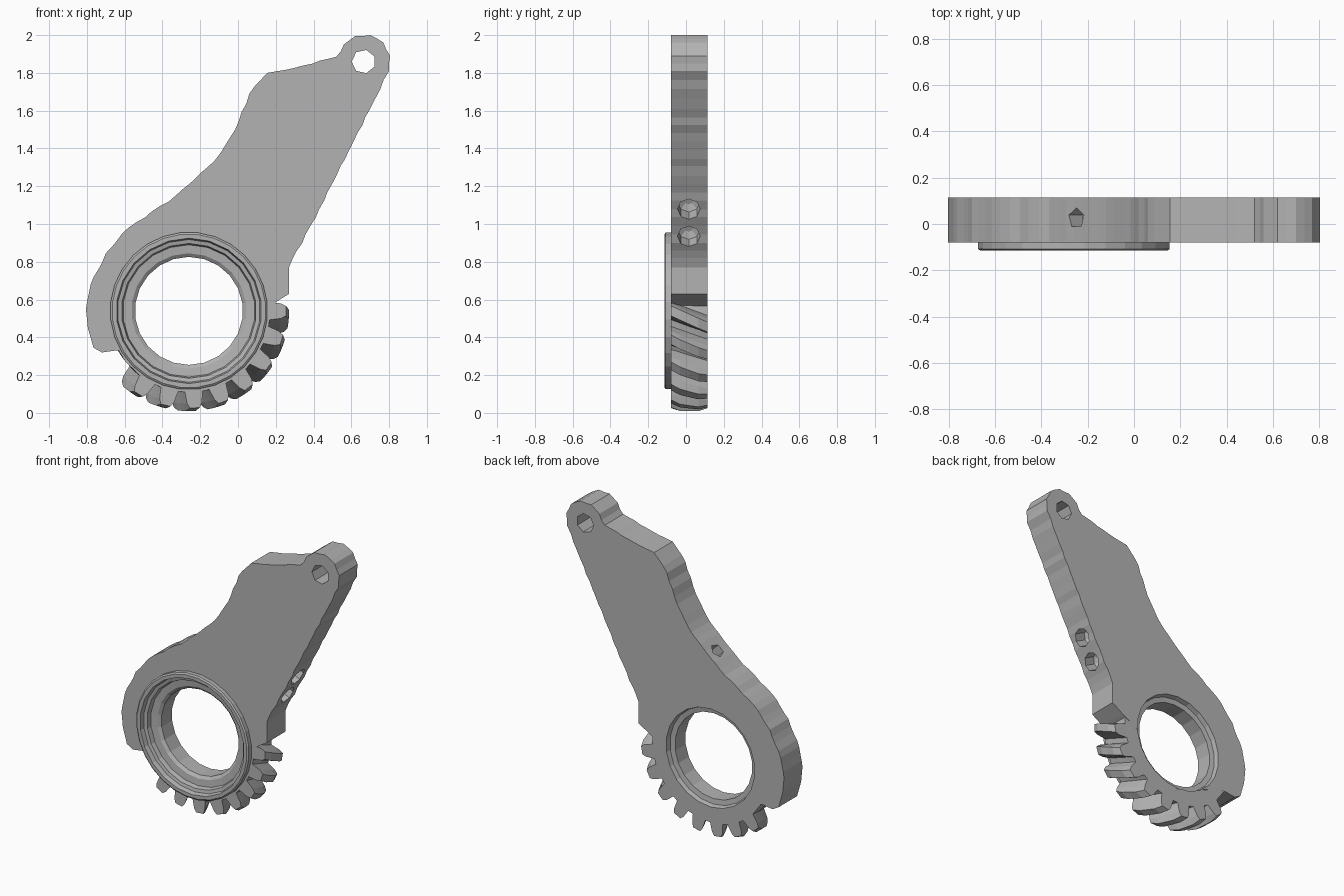
import bpy, bmesh, math, random
from mathutils import Vector

if "Cube" in bpy.data.objects:
    bpy.data.objects.remove(bpy.data.objects["Cube"])

random.seed(4)
CX, CZ = -0.26, 0.54          # gear and bore centre
FRONT, BACK = -0.08, 0.115    # plate faces

steel = bpy.data.materials.new("grey_metal")
steel.diffuse_color = (0.45, 0.45, 0.45, 1)
steel.use_nodes = True
steel.node_tree.nodes["Principled BSDF"].inputs["Base Color"].default_value = steel.diffuse_color


def loft(name, sections, closed_caps=True):
    """Join equal-length rings of points into a closed solid."""
    bm = bmesh.new()
    rings = [[bm.verts.new(p) for p in s] for s in sections]
    n = len(rings[0])
    for a, b in zip(rings, rings[1:]):
        for i in range(n):
            j = (i + 1) % n
            bm.faces.new((a[i], a[j], b[j], b[i]))
    bm.faces.new(rings[0])
    bm.faces.new(rings[-1][::-1])
    bmesh.ops.recalc_face_normals(bm, faces=bm.faces)
    me = bpy.data.meshes.new(name)
    bm.to_mesh(me)
    bm.free()
    me.materials.append(steel)
    ob = bpy.data.objects.new(name, me)
    bpy.context.collection.objects.link(ob)
    return ob


def lathe(name, profile, sides, cx=CX, cz=CZ):
    """Solid of revolution about the y axis from (radius, y) pairs."""
    ang = [2 * math.pi * (i + 0.5) / sides for i in range(sides)]
    return loft(name, [[(cx + r * math.cos(a), y, cz + r * math.sin(a)) for a in ang]
                       for r, y in profile])


def drill(name, start, direction, radius, depth, sides):
    """Cutter for a blind hole sunk into an edge of the plate."""
    d = Vector(direction).normalized()
    u, v = Vector((0, 1, 0)), d.cross(Vector((0, 1, 0)))
    rings = []
    for t, r in ((-0.05, radius), (depth * 0.8, radius), (depth, radius * 0.4)):
        rings.append([Vector(start) + d * t + (u * math.cos(a) + v * math.sin(a)) * r
                      for a in [2 * math.pi * i / sides for i in range(sides)]])
    return loft(name, rings)


def combine(target, other, operation):
    mod = target.modifiers.new(other.name, 'BOOLEAN')
    mod.object, mod.operation, mod.solver = other, operation, 'EXACT'
    bpy.context.view_layer.objects.active = target
    bpy.ops.object.modifier_apply(modifier=mod.name)
    bpy.data.objects.remove(other)


# Lever plate outline, clockwise from the lower left heel
outline = [(-0.6, 0.33), (-0.65, 0.33), (-0.72, 0.32), (-0.765, 0.345), (-0.795, 0.45),
           (-0.805, 0.55), (-0.78, 0.68), (-0.70, 0.845), (-0.58, 0.98), (-0.33, 1.15),
           (-0.12, 1.34), (-0.015, 1.5), (0.06, 1.69), (0.155, 1.80), (0.35, 1.84),
           (0.52, 1.885), (0.56, 1.95), (0.62, 1.995), (0.70, 2.0), (0.77, 1.96),
           (0.805, 1.89), (0.80, 1.81), (0.70, 1.61), (0.50, 1.215), (0.27, 0.77),
           (0.27, 0.63), (0.19, 0.58), (0.08, 0.52), (-0.26, 0.2)]
# Slightly rough, faceted edge along the arm
rough = []
for i, p in enumerate(outline):
    a, b = Vector(p), Vector(outline[(i + 1) % len(outline)])
    steps = max(1, round((b - a).length / 0.05)) if 5 <= i <= 23 else 1
    rough.append(a)
    for k in range(1, steps):
        rough.append(a.lerp(b, k / steps) + Vector((random.uniform(-.005, .005),
                                                   random.uniform(-.005, .005))))
lever = loft("lever_plate", [[(p.x, y, p.y) for p in rough] for y in (FRONT, BACK)])

# Helical gear sector: root disc with eight twisted teeth
teeth, pitch, twist = 8, 17.3, 9.5
gear_profile = []
for t in range(teeth):
    c = -pitch * t
    gear_profile += [(c + 6.3, 0.43), (c + 4.6, 0.49), (c + 2.9, 0.525),
                     (c - 2.9, 0.525), (c - 4.6, 0.49), (c - 6.3, 0.43)]
last = gear_profile[-1][0]
gear_profile += [(last + k * (6.3 - 360 - last) / 16, 0.43) for k in range(1, 16)]
sections = []
for k in range(5):
    f = k / 4
    y = FRONT + 0.001 + f * (BACK - FRONT - 0.002)
    # tooth ends are slightly lowered
    limit = 0.515 if k in (0, 4) else 0.54
    ring = []
    for ang, r in gear_profile:
        a = math.radians(ang - twist * f)
        r = min(r * 1.01, limit) if r > 0.5 else r
        ring.append((CX + r * math.cos(a), y, CZ + r * math.sin(a)))
    sections.append(ring)
combine(lever, loft("gear_sector", sections), 'UNION')

# Raised bearing collar on the front
combine(lever, lathe("collar", [(0.407, -0.115), (0.417, -0.108), (0.417, 0.0)], 28), 'UNION')

# Stepped bore through collar and plate
combine(lever, lathe("bore", [(0.385, -0.15), (0.385, -0.115), (0.378, -0.085), (0.357, -0.08),
                              (0.35, -0.05), (0.305, -0.045), (0.286, -0.03), (0.286, 0.08),
                              (0.32, 0.085), (0.328, 0.115), (0.328, 0.15)], 22), 'DIFFERENCE')

# Pivot hole in the tip eye
combine(lever, lathe("pivot_hole", [(0.063, -0.2), (0.063, 0.2)], 7, 0.665, 1.86), 'DIFFERENCE')

# Blind holes in the straight edge and the curved edge
for z, x in ((1.08, 0.43), (0.935, 0.355)):
    combine(lever, drill("edge_hole", (x, 0.015, z), (-0.89, 0, 0.46), 0.06, 0.1, 8), 'DIFFERENCE')
combine(lever, drill("top_hole", (-0.25, 0.025, 1.222), (0.7, 0, -0.72), 0.045, 0.1, 5), 'DIFFERENCE')

# Flat faceted finish
for face in lever.data.polygons:
    face.use_smooth = False
